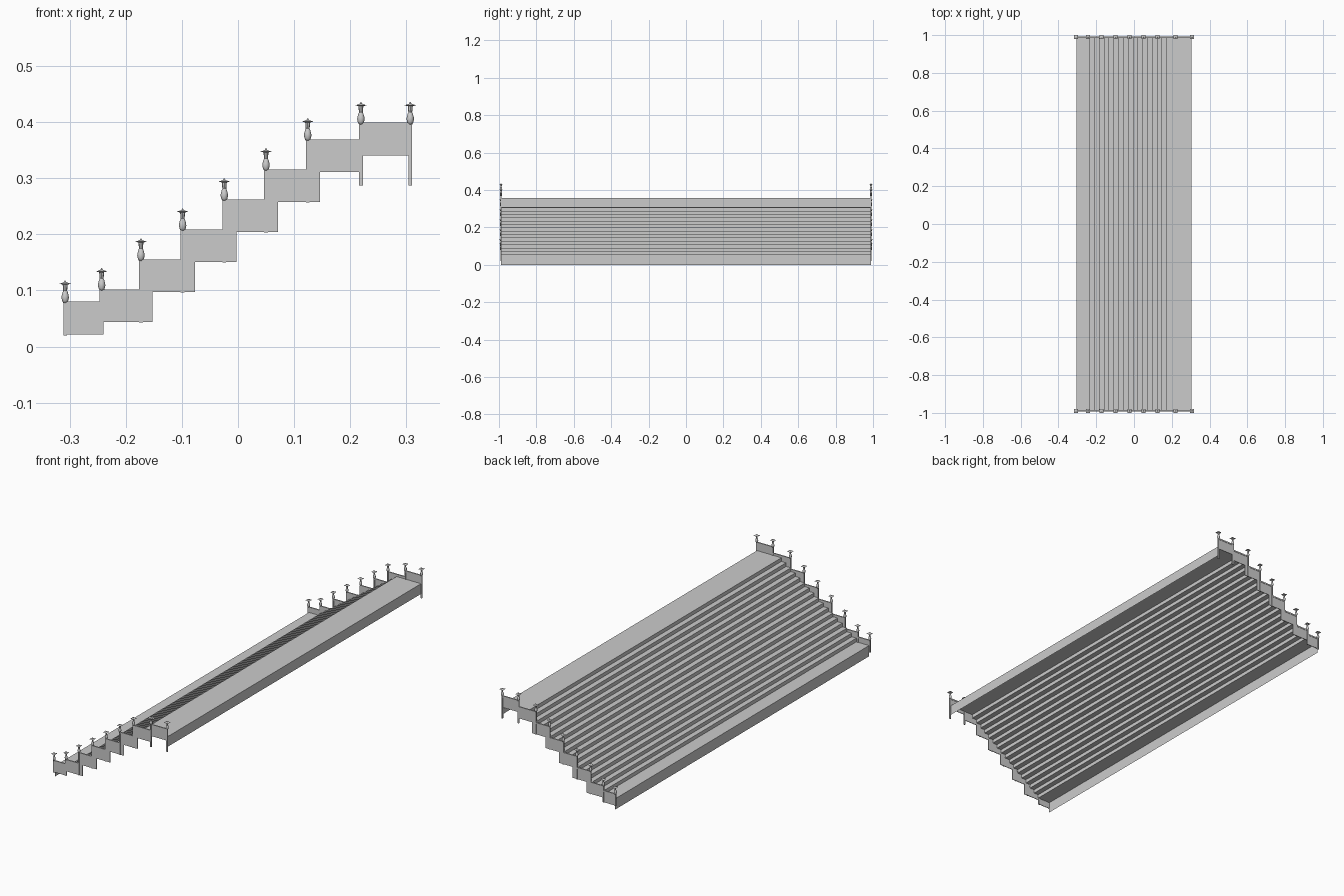
import bpy, bmesh, math

if "Cube" in bpy.data.objects:
    bpy.data.objects.remove(bpy.data.objects["Cube"])

Y = 0.989          # centre line of the side balustrades
PITCH = 0.0743     # spacing of the sloping posts


def finish(name, bm, mat=None, smooth=False):
    me = bpy.data.meshes.new(name)
    bmesh.ops.recalc_face_normals(bm, faces=bm.faces)
    bm.to_mesh(me)
    bm.free()
    if smooth:
        for p in me.polygons:
            p.use_smooth = True
    ob = bpy.data.objects.new(name, me)
    bpy.context.collection.objects.link(ob)
    if mat:
        me.materials.append(mat)
    return ob


def box(bm, x0, x1, y, depth, z0, z1):
    vs = bmesh.ops.create_cube(bm, size=1)["verts"]
    for v in vs:
        v.co = ((x0 + x1) / 2 + v.co.x * (x1 - x0), y + v.co.y * depth,
                (z0 + z1) / 2 + v.co.z * (z1 - z0))


def lathe(bm, x, y, top, profile, sides, turn=0.0):
    # profile holds (radius, height below the top)
    rings = [[bm.verts.new((x + r * math.cos(turn + 2 * math.pi * i / sides),
                            y + r * math.sin(turn + 2 * math.pi * i / sides), top - d))
              for i in range(sides)] for r, d in profile]
    for a, b in zip(rings, rings[1:]):
        for i in range(sides):
            j = (i + 1) % sides
            bm.faces.new((a[i], a[j], b[j], b[i]))
    bm.faces.new(rings[0])
    bm.faces.new(rings[-1])


# Staircase: one open zigzag sheet with a landing at both ends
steps, run, rise = 17, 0.0255, 0.0179
x, z = -0.236, 0.053
profile = [(-0.305, 0.0), (-0.305, z)]
for i in range(steps):
    profile += [(x, z), (x, z + rise)]
    x += run
    z += rise
profile += [(0.305, z), (0.305, z - 0.05)]
bm = bmesh.new()
rows = [[bm.verts.new((px, s * Y, pz)) for s in (-1, 1)] for px, pz in profile]
for a, b in zip(rows, rows[1:]):
    bm.faces.new((a[0], a[1], b[1], b[0]))
me = bpy.data.meshes.new("stair_steps")
bm.to_mesh(me)
bm.free()
bpy.context.collection.objects.link(bpy.data.objects.new("stair_steps", me))

# Balustrade layout: panels (x0, x1, top) and posts (x, bottom, top)
panels = [(-0.308, -0.242, 0.080), (-0.243, -0.152, 0.102)]
posts = [(-0.308, 0.020, 0.118), (-0.243, 0.022, 0.140)]
for i in range(5):
    px = -0.173 + i * PITCH
    dz = i * 0.0535
    panels.append((px, px + (0.096 if i < 4 else 0.093), 0.155 + dz))
    posts.append((px, 0.043 + dz, 0.193 + dz))
panels.append((0.219, 0.307, 0.399))
posts += [(0.219, 0.287, 0.436), (0.307, 0.287, 0.436)]
rail_ends = [p[0] for p in posts[1:]]

glass = bpy.data.materials.new("lamp_white")
glass.diffuse_color = (0.9, 0.9, 0.9, 1)
glass.use_nodes = True
glass.node_tree.nodes["Principled BSDF"].inputs["Base Color"].default_value = glass.diffuse_color

bulb = [(0.0032, 0.018), (0.0046, 0.021), (0.0062, 0.027), (0.0066, 0.031),
        (0.0055, 0.036), (0.0036, 0.040)]
lamp = [(0.0046, 0.006), (0.0034, 0.019)]
hat = [(0.001, 0.0), (0.003, 0.003), (0.008, 0.0045), (0.0148, 0.006), (0.006, 0.0075)]

for side, s in (("front", -1), ("back", 1)):
    y = s * Y
    bp, br, bo = bmesh.new(), bmesh.new(), bmesh.new()
    bu, bl, bh = bmesh.new(), bmesh.new(), bmesh.new()
    # Solid panels with a handrail on top
    for (x0, x1, top), end in zip(panels, rail_ends):
        box(bp, x0, x1, y, 0.003, top - 0.058, top - 0.004)
        box(br, x0, end, y, 0.006, top - 0.007, top)
    # Square posts carrying lanterns
    for px, bottom, top in posts:
        box(bo, px - 0.0034, px + 0.0034, y, 0.0068, bottom, top - 0.039)
        lathe(bu, px, y, top, bulb, 12)
        lathe(bl, px, y, top, lamp, 8)
        lathe(bh, px, y, top, hat, 4, math.pi / 4)
    finish(side + "_panels", bp)
    finish(side + "_handrails", br)
    finish(side + "_posts", bo)
    finish(side + "_lamp_bases", bu, smooth=True)
    finish(side + "_lamp_glass", bl, mat=glass)
    finish(side + "_lamp_roofs", bh)
